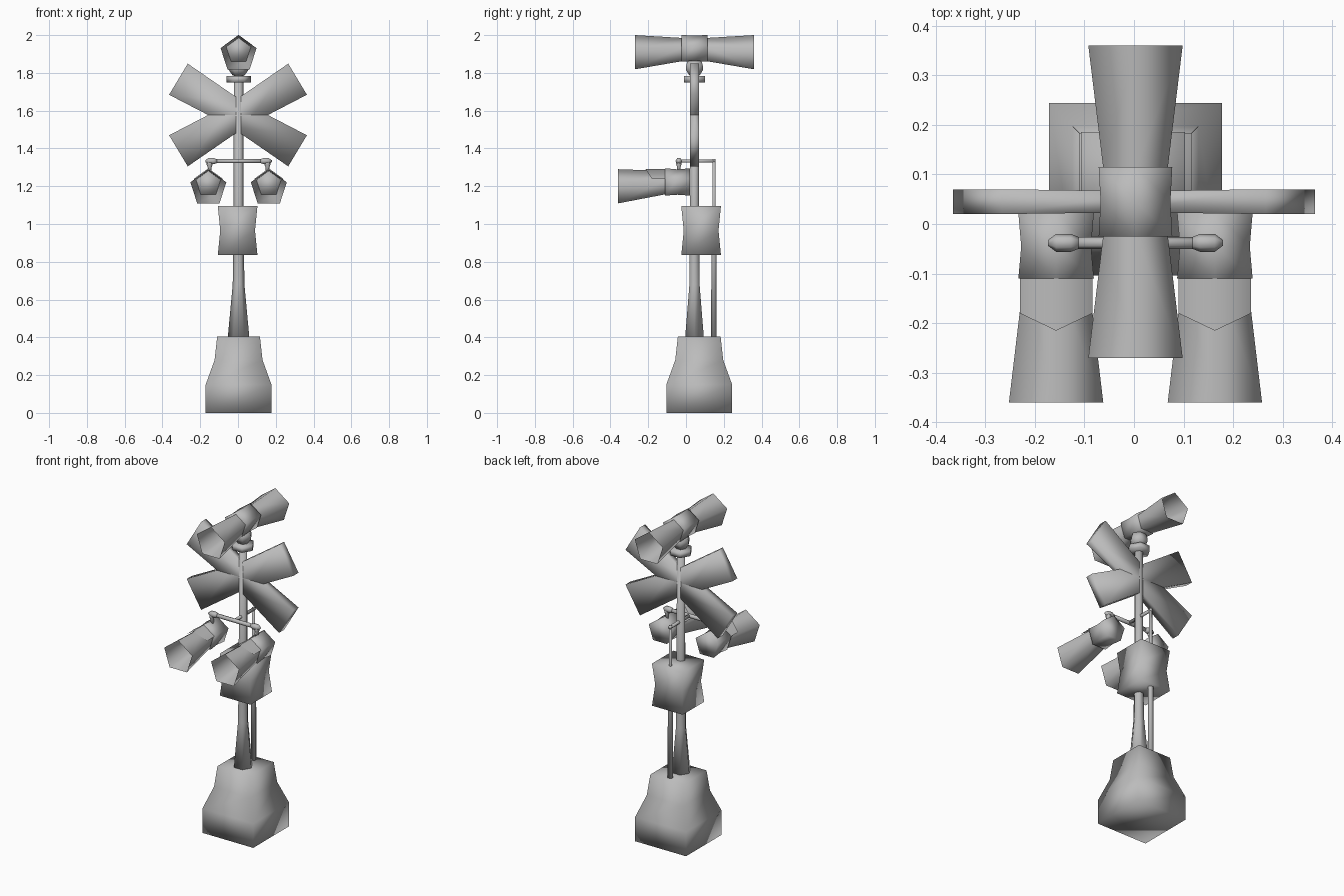
import bpy, bmesh, math

cube = bpy.data.objects.get("Cube")
if cube:
    bpy.data.objects.remove(cube, do_unlink=True)

grey = bpy.data.materials.new("plain_grey")
grey.use_nodes = True
GREY = (0.5, 0.5, 0.5, 1)
grey.diffuse_color = GREY
grey.node_tree.nodes["Principled BSDF"].inputs["Base Color"].default_value = GREY

CX, PY = 0.003, 0.045       # centre line and pole depth
S2 = math.sqrt(2)


def finish(name, bm, recalc=True):
    if recalc:
        bmesh.ops.recalc_face_normals(bm, faces=bm.faces)
    for f in bm.faces:
        f.smooth = True
    me = bpy.data.meshes.new(name)
    bm.to_mesh(me)
    bm.free()
    me.materials.append(grey)
    ob = bpy.data.objects.new(name, me)
    bpy.context.collection.objects.link(ob)
    return ob


def loft(name, axis, rings, sides, start, u=0.0, v=0.0, caps=(True, True)):
    """Join polygon rings (position, radius[, v]) placed along one axis."""
    bm = bmesh.new()
    loops = []
    for ring in rings:
        pos, r = ring[:2]
        cv = ring[2] if len(ring) > 2 else v
        loop = []
        for i in range(sides):
            a = math.radians(start) + math.tau * i / sides
            p, q = u + r * math.cos(a), cv + r * math.sin(a)
            co = {"X": (pos, p, q), "Y": (p, pos, q), "Z": (p, q, pos)}[axis]
            loop.append(bm.verts.new(co))
        loops.append(loop)
    for a, b in zip(loops, loops[1:]):
        for i in range(sides):
            j = (i + 1) % sides
            bm.faces.new((a[i], a[j], b[j], b[i]))
    if caps[0]:
        bm.faces.new(loops[0])
    if caps[1]:
        bm.faces.new(loops[-1])
    return finish(name, bm)


# Foundation and equipment box
loft("foundation", "Z", [(0, .174 * S2), (.15, .174 * S2), (.28, .127 * S2),
                         (.405, .113 * S2)], 4, 45, CX, .07)
loft("equipment_box", "Z", [(.835, .105 * S2), (.965, .092 * S2), (1.095, .105 * S2)],
     4, 45, -.002, .08)

# Main pole with its collar and horn socket
loft("main_pole", "Z", [(.4, .057), (.68, .031), (1.0, .027), (1.87, .025)], 6, 0, CX, PY)
loft("collar", "Z", [(1.75, .065), (1.783, .065)], 6, 0, CX, PY)
loft("horn_socket", "Z", [(1.785, .03), (1.815, .052), (1.835, .052), (1.87, .04)],
     6, 0, CX, PY)

# Cable pipe behind the pole and the arm it feeds
loft("cable_pipe", "Z", [(.4, .017), (.95, .016), (1.05, .01), (1.343, .01)], 6, 0, CX, .148)
loft("cable_arm", "Y", [(-.04, .01), (.157, .01)], 6, 0, CX, 1.333)
loft("lamp_crossbar", "X", [(-.15, .012), (.155, .012)], 6, 0, -.038, 1.333)


# Crossed boards, slightly pinched in the middle
def board(name, angle):
    bm = bmesh.new()
    loops = []
    for along, wide, thick in ((-.368, .096, .025), (0, .073, .021), (.368, .096, .025)):
        loop = []
        for sw, st in ((-1, -1), (1, -1), (1, 1), (-1, 1)):
            w = sw * wide
            c, s = math.cos(angle), math.sin(angle)
            loop.append(bm.verts.new((along * c - w * s, PY + st * thick,
                                      1.577 + along * s + w * c)))
        loops.append(loop)
    for a, b in zip(loops, loops[1:]):
        for i in range(4):
            j = (i + 1) % 4
            bm.faces.new((a[i], a[j], b[j], b[i]))
    bm.faces.new(loops[0])
    bm.faces.new(loops[-1])
    finish(name, bm)


for side, name in ((1, "rising_board"), (-1, "falling_board")):
    board(name, side * math.radians(31))

# Signal lamps: housing, open visor, peaked hood and hanging elbow
for side, label in ((1, "left"), (-1, "right")):
    x = CX + side * .16
    loft(label + "_lamp_housing", "Y", [(-.11, .08), (-.045, .074), (.022, .08)],
         5, 90, x, 1.215)
    loft(label + "_lamp_visor", "Y", [(-.36, .1, 1.19), (-.105, .068, 1.213)],
         5, 90, x, caps=(False, False))

    bm = bmesh.new()
    front, back = [], []
    for a, y in ((18, -.18), (90, -.215), (162, -.18)):
        p = x + .077 * math.cos(math.radians(a))
        z = 1.215 + .077 * math.sin(math.radians(a))
        front.append(bm.verts.new((p, y, z)))
        back.append(bm.verts.new((p, -.108, z)))
    for i in range(2):
        bm.faces.new((front[i], front[i + 1], back[i + 1], back[i]))
    finish(label + "_lamp_hood", bm, False)

    ends = [(.115, .012), (.13, .018), (.16, .018), (.176, .006)]
    loft(label + "_elbow", "X", [(CX + side * p, r) for p, r in ends],
         6, 0, -.038, 1.333)
    loft(label + "_lamp_hanger", "Z", [(1.27, .01), (1.3, .01), (1.315, .016), (1.335, .016)],
         6, 0, CX + side * .153, -.038)

# Two-way horn on top
loft("horn_body", "Y", [(-.025, .078), (.045, .074), (.115, .078)], 5, 90, CX, 1.923)
for name, mouth, throat in (("front_horn", -.27, -.02), ("rear_horn", .36, .11)):
    loft(name, "Y", [(mouth, .1, 1.9), (throat, .068, 1.917)], 5, 90, CX,
         caps=(False, False))
